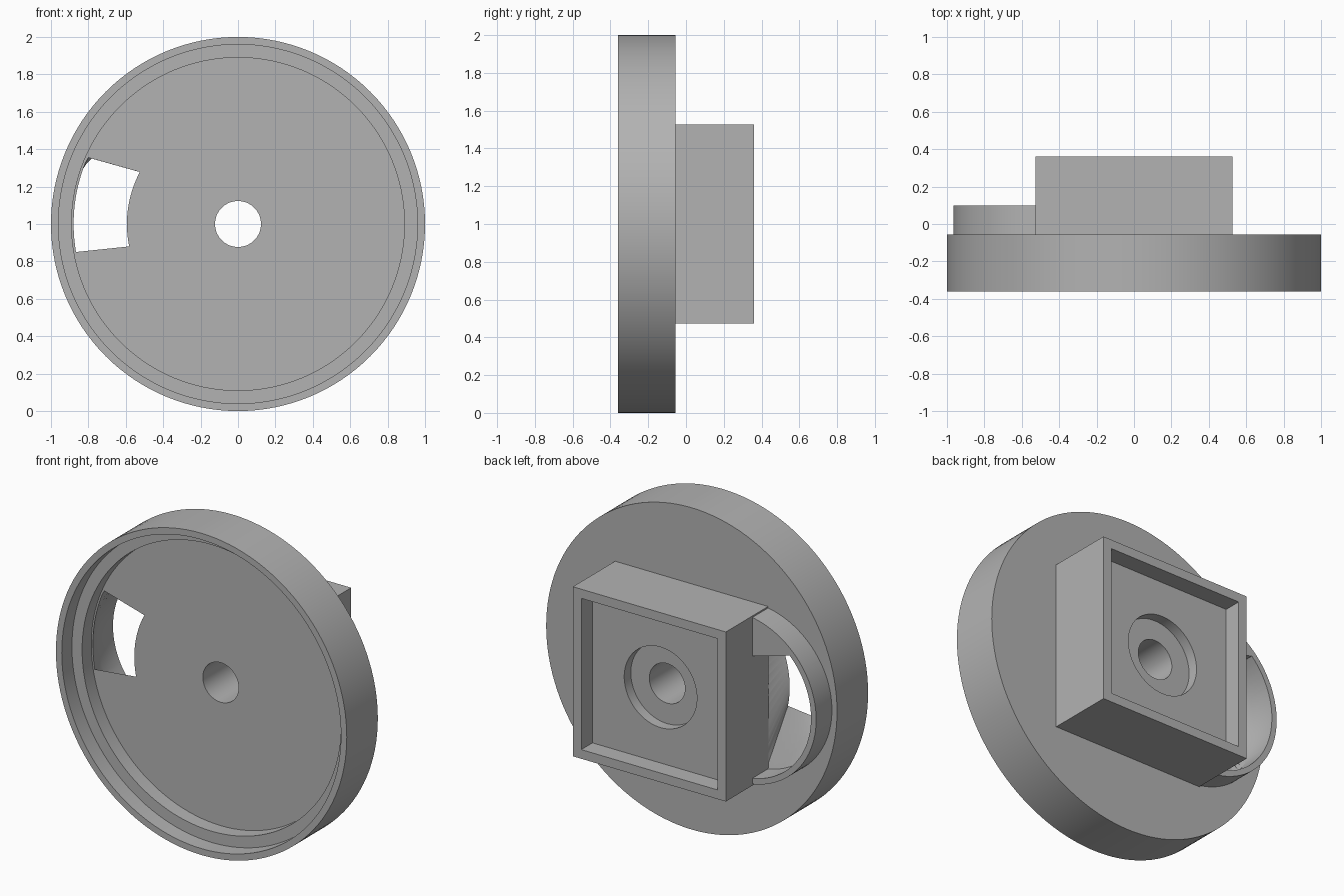
import bpy, bmesh
from math import sin, cos, pi, atan2, sqrt

cube = bpy.data.objects.get("Cube")
if cube:
    bpy.data.objects.remove(cube, do_unlink=True)

grey = bpy.data.materials.new("plain_grey")
grey.use_nodes = True
grey.diffuse_color = (0.45, 0.45, 0.45, 1)
grey.node_tree.nodes["Principled BSDF"].inputs["Base Color"].default_value = (0.45, 0.45, 0.45, 1)

MID = 1.0                                 # height of the wheel axis
FRONT, FLOOR, BACK, END = -0.36, -0.17, -0.055, 0.36


def loft(name, sections):
    """Closed solid through (y, [(x, z), ...]) sections of equal point count."""
    bm = bmesh.new()
    rings = [[bm.verts.new((x, y, z)) for x, z in pts] for y, pts in sections]
    n = len(rings[0])
    for a, b in zip(rings, rings[1:]):
        for i in range(n):
            j = (i + 1) % n
            bm.faces.new((a[i], a[j], b[j], b[i]))
    bm.faces.new(rings[0])
    bm.faces.new(rings[-1])
    if len(sections) > 2:
        bmesh.ops.triangulate(bm, faces=bm.faces[:])
    bmesh.ops.recalc_face_normals(bm, faces=bm.faces[:])
    mesh = bpy.data.meshes.new(name)
    bm.to_mesh(mesh)
    bm.free()
    mesh.materials.append(grey)
    ob = bpy.data.objects.new(name, mesh)
    bpy.context.collection.objects.link(ob)
    return ob


def arc(cx, cz, r, a0, a1, n):
    return [(cx + r * cos(a0 + (a1 - a0) * i / n), cz + r * sin(a0 + (a1 - a0) * i / n))
            for i in range(n + 1)]


def cylinder(name, r, y0, y1, cx=0.0, n=128):
    pts = arc(cx, MID, r, 0, 2 * pi, n)[:-1]
    return loft(name, [(y0, pts), (y1, pts)])


def box(name, hx, hz, y0, y1):
    pts = [(-hx, MID - hz), (hx, MID - hz), (hx, MID + hz), (-hx, MID + hz)]
    return loft(name, [(y0, pts), (y1, pts)])


def combine(body, tool, operation):
    mod = body.modifiers.new(operation.lower(), "BOOLEAN")
    mod.operation = operation
    mod.solver = "EXACT"
    mod.object = tool
    bpy.context.view_layer.objects.active = body
    bpy.ops.object.modifier_apply(modifier=mod.name)
    bpy.data.objects.remove(tool, do_unlink=True)


def line(p, q, n):
    return [(p[0] + (q[0] - p[0]) * i / n, p[1] + (q[1] - p[1]) * i / n) for i in range(n + 1)]


# Wheel with a stepped front recess
body = cylinder("wheel_housing", 1.0, FRONT, BACK)
combine(body, cylinder("rim_step", 0.96, FRONT - 0.1, -0.26), "DIFFERENCE")
combine(body, cylinder("front_recess", 0.89, FRONT - 0.1, FLOOR), "DIFFERENCE")

# Round chute boss on the back
BOSS_X = -0.44
combine(body, cylinder("chute_boss", 0.525, BACK - 0.03, 0.10, BOSS_X), "UNION")

# Chute opening: an arched window at the front, widening down a ramp to the back
inner_top, outer_top = (-0.525, 1.278), (-0.80, 1.355)
inner_low, outer_low = (-0.583, 0.88), (-0.868, 0.85)


def angle(p, cx=0.0):
    a = atan2(p[1] - MID, p[0] - cx)
    return a if a > 0 else a + 2 * pi


window = (arc(0, MID, 0.594, angle(inner_low), angle(inner_top), 12)
          + line(inner_top, outer_top, 1)[1:]
          + arc(0, MID, 0.879, angle(outer_top), angle(outer_low), 16)[1:]
          + line(outer_low, inner_low, 10)[1:-1])
R, IN_X = 0.49, -0.515
low_z = MID - sqrt(R * R - (IN_X - BOSS_X) ** 2)
turn = angle((-0.86, 0.76), BOSS_X)
mouth = (line((IN_X, low_z), (IN_X, 1.275), 12)
         + arc(BOSS_X, MID, R, angle((-0.785, 1.352), BOSS_X), turn, 16)
         + arc(BOSS_X, MID, R, turn, angle((IN_X, low_z), BOSS_X), 10)[1:-1])
combine(body, loft("chute_cut", [(FLOOR - 0.04, window), (FLOOR, window),
                                 (BACK, mouth), (0.2, mouth)]), "DIFFERENCE")

# Square block with a pocket, counterbore and through hole
combine(body, box("square_block", 0.526, 0.527, BACK - 0.005, END), "UNION")
combine(body, box("block_pocket", 0.468, 0.47, 0.25, END + 0.1), "DIFFERENCE")
combine(body, cylinder("counterbore", 0.25, 0.185, END), "DIFFERENCE")
combine(body, cylinder("axle_hole", 0.123, FRONT - 0.1, END + 0.1, n=64), "DIFFERENCE")

# Smooth curved walls, crisp edges
bpy.ops.object.select_all(action="DESELECT")
body.select_set(True)
bpy.context.view_layer.objects.active = body
bpy.ops.object.shade_smooth_by_angle(angle=pi / 6)
